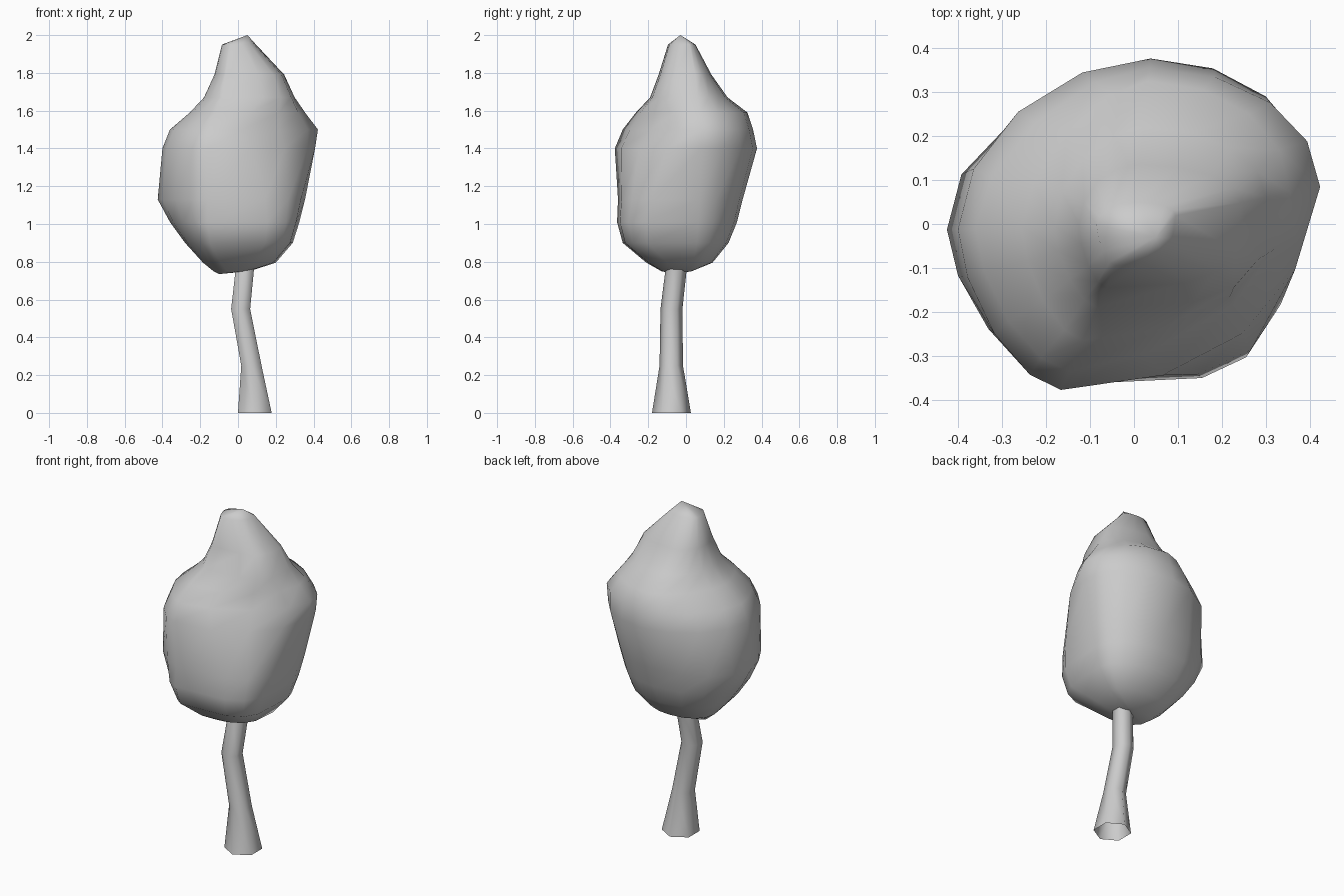
import bpy, bmesh, math

if "Cube" in bpy.data.objects:
    bpy.data.objects.remove(bpy.data.objects["Cube"])


def loft(name, rings, cap_top=None, cap_bottom=None):
    """Skin a bottom-to-top stack of rings, optionally closed with a point."""
    bm = bmesh.new()
    loops = [[bm.verts.new(p) for p in ring] for ring in rings]
    n = len(loops[0])
    for a, b in zip(loops, loops[1:]):
        for i in range(n):
            j = (i + 1) % n
            bm.faces.new((a[i], a[j], b[j], b[i]))
    for loop, tip in ((loops[-1], cap_top), (loops[0], cap_bottom)):
        if tip:
            v = bm.verts.new(tip)
            for i in range(n):
                bm.faces.new((loop[i], loop[(i + 1) % n], v))
    bmesh.ops.recalc_face_normals(bm, faces=bm.faces)
    mesh = bpy.data.meshes.new(name)
    bm.to_mesh(mesh)
    bm.free()
    mesh.shade_smooth()
    obj = bpy.data.objects.new(name, mesh)
    bpy.context.collection.objects.link(obj)
    return obj


# Trunk: bent six-sided tube, open at the foot
trunk_path = [(0.089, -0.077, 0, 0.103), (0.071, -0.078, 0.25, 0.062),
              (0.014, -0.077, 0.55, 0.058), (0.038, -0.05, 0.78, 0.056),
              (0.045, -0.04, 0.82, 0.054)]
loft("trunk", [[(x + r * math.sin(k * math.pi / 3), y + r * math.cos(k * math.pi / 3), z)
                for k in range(6)] for x, y, z, r in trunk_path])


# Crown: lopsided rings, each given by height, left, right, front, back extents
# and the roundness of its front right and back left corners (small is boxier)
def crown_ring(z, left, right, front, back, front_right, back_left, steps=4):
    east, north = (right, 0.2 * right), (0.1 * back, back)
    west, south = (left, 0.03 * left), (0.44 * front, front)
    quadrants = [(east, north, 1.0, False), (west, north, back_left, True),
                 (west, south, 1.25, False), (east, south, front_right, True)]
    pts = []
    for side, end, power, flip in quadrants:
        for i in range(steps):
            t = (steps - i if flip else i) / steps * math.pi / 2
            c, s = max(math.cos(t), 0) ** power, max(math.sin(t), 0) ** power
            pts.append((end[0] + (side[0] - end[0]) * c,
                        side[1] + (end[1] - side[1]) * s, z))
    return pts


crown_levels = [
    (0.75, -0.13, 0.06, -0.13, 0.03, 0.7, 1.0),
    (0.795, -0.185, 0.20, -0.21, 0.14, 0.6, 0.9),
    (0.90, -0.28, 0.29, -0.335, 0.225, 0.42, 0.8),
    (1.01, -0.36, 0.325, -0.365, 0.27, 0.45, 0.85),
    (1.13, -0.425, 0.355, -0.36, 0.30, 0.55, 0.95),
    (1.40, -0.40, 0.408, -0.377, 0.376, 0.95, 1.08),
    (1.50, -0.36, 0.423, -0.335, 0.355, 1.25, 1.2),
    (1.59, -0.255, 0.355, -0.265, 0.325, 1.0, 1.25),
    (1.67, -0.18, 0.30, -0.19, 0.22, 0.6, 1.1),
    (1.79, -0.125, 0.245, -0.145, 0.135, 0.6, 1.0),
    (1.95, -0.085, 0.095, -0.095, 0.05, 0.8, 1.0),
]
loft("crown", [crown_ring(*level) for level in crown_levels],
     cap_top=(0.05, -0.03, 2.0), cap_bottom=(-0.1, -0.06, 0.735))
